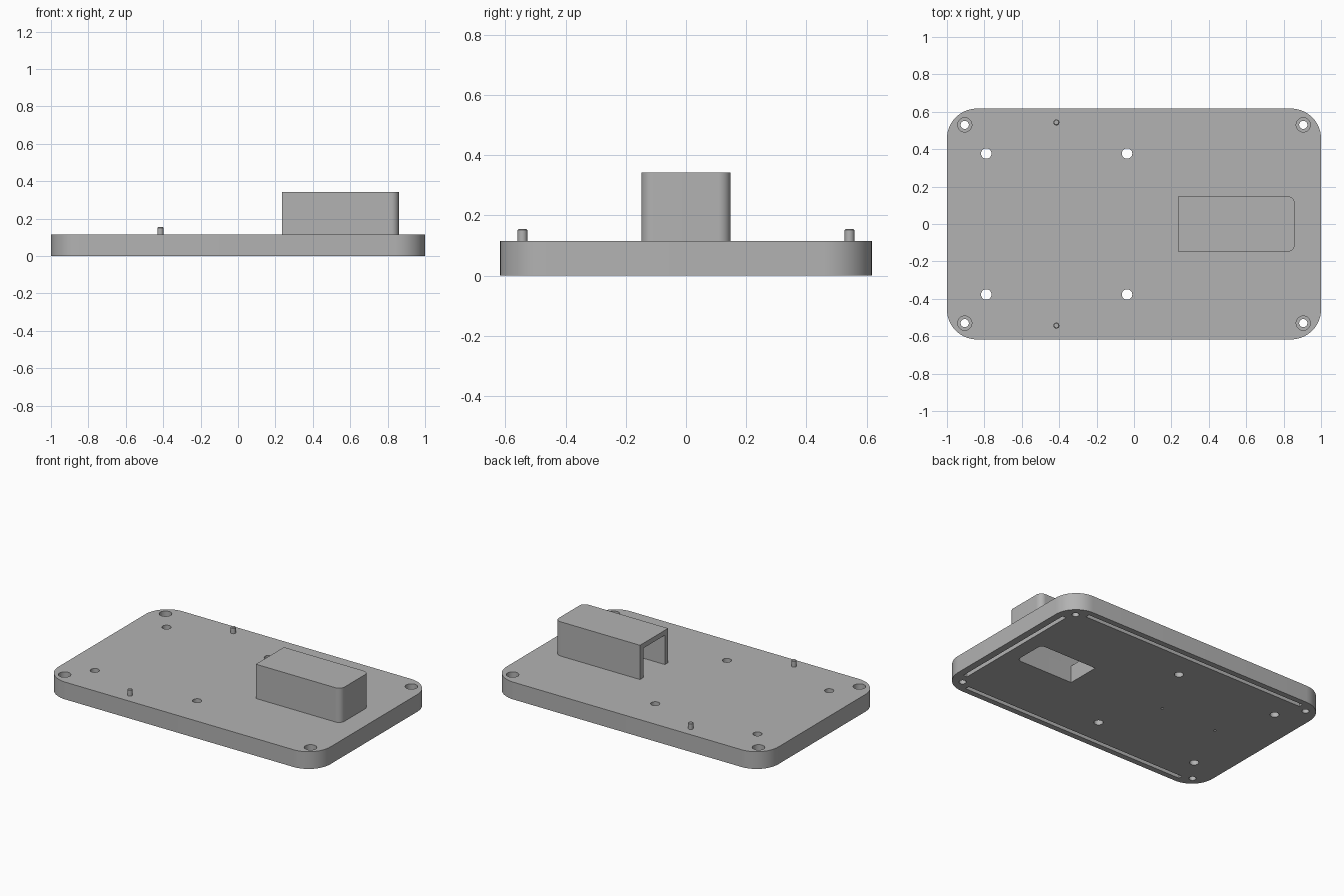
import bpy
import bmesh
import math

if "Cube" in bpy.data.objects:
    bpy.data.objects.remove(bpy.data.objects["Cube"], do_unlink=True)

grey = bpy.data.materials.new("plain grey")
grey.use_nodes = True
COLOUR = (0.45, 0.45, 0.45, 1)
grey.diffuse_color = COLOUR
grey.node_tree.nodes["Principled BSDF"].inputs["Base Color"].default_value = COLOUR

PLATE_TOP = 0.115


def finish(bm, name):
    bmesh.ops.recalc_face_normals(bm, faces=bm.faces)
    mesh = bpy.data.meshes.new(name)
    bm.to_mesh(mesh)
    bm.free()
    mesh.materials.append(grey)
    obj = bpy.data.objects.new(name, mesh)
    bpy.context.collection.objects.link(obj)
    return obj


def prism(name, xs, ys, zs, left_r=0, right_r=0):
    """Upright block whose left and right end corners may be rounded."""
    corners = [(xs[1], ys[1], right_r, 0), (xs[0], ys[1], left_r, 90),
               (xs[0], ys[0], left_r, 180), (xs[1], ys[0], right_r, 270)]
    bm = bmesh.new()
    ring = []
    for x, y, r, start in corners:
        sx = 1 if x == xs[1] else -1
        sy = 1 if y == ys[1] else -1
        steps = 14 if r else 0
        for i in range(steps + 1):
            a = math.radians(start + (90 * i / steps if steps else 0))
            ring.append(bm.verts.new((x - sx * r + r * math.cos(a),
                                      y - sy * r + r * math.sin(a), zs[0])))
    base = bm.faces.new(ring)
    top = bmesh.ops.extrude_face_region(bm, geom=[base])["geom"]
    for v in top:
        if isinstance(v, bmesh.types.BMVert):
            v.co.z = zs[1]
    return finish(bm, name)


def cylinder(name, x, y, r, zs, chamfer=0):
    bm = bmesh.new()
    bmesh.ops.create_cone(bm, cap_ends=True, segments=32, radius1=r, radius2=r,
                          depth=zs[1] - zs[0])
    bmesh.ops.translate(bm, verts=bm.verts, vec=(x, y, (zs[0] + zs[1]) / 2))
    if chamfer:
        rim = [e for e in bm.edges if all(v.co.z > zs[1] - 1e-4 for v in e.verts)]
        bmesh.ops.bevel(bm, geom=rim, offset=chamfer, segments=1, affect='EDGES')
    return finish(bm, name)


def activate(obj):
    bpy.ops.object.select_all(action='DESELECT')
    obj.select_set(True)
    bpy.context.view_layer.objects.active = obj


def cut(obj, cutter):
    activate(obj)
    mod = obj.modifiers.new("cut", 'BOOLEAN')
    mod.operation = 'DIFFERENCE'
    mod.solver = 'EXACT'
    mod.object = cutter
    bpy.ops.object.modifier_apply(modifier=mod.name)
    bpy.data.objects.remove(cutter, do_unlink=True)


def smooth(obj):
    activate(obj)
    bpy.ops.object.shade_smooth_by_angle(angle=math.radians(30))


# Base plate with rounded corners
plate = prism("base_plate", (-1, 1), (-0.617, 0.617), (0, PLATE_TOP), 0.16, 0.16)
THROUGH = (-0.1, 0.3)

for side in (-1, 1):
    # Counterbored corner screw holes
    for x in (-0.905, 0.905):
        cut(plate, cylinder("screw_hole", x, side * 0.53, 0.022, THROUGH))
        cut(plate, cylinder("counterbore", x, side * 0.53, 0.038, (0.06, 0.3)))
    # Square pattern of mounting holes
    for x in (-0.79, -0.037):
        cut(plate, cylinder("mount_hole", x, side * 0.377, 0.028, THROUGH))
    # Blind pilot holes and long grooves underneath
    cut(plate, cylinder("pilot_hole", -0.43 + side * 0.207, 0, 0.008, (-0.1, 0.06)))
    cut(plate, prism("long_groove", (-0.84, 0.84),
                     (side * 0.565 - 0.014, side * 0.565 + 0.014), (-0.1, 0.04)))
cut(plate, prism("end_groove", (0.925, 0.953), (-0.465, 0.465), (-0.1, 0.04)))

# Opening below the housing
cut(plate, prism("plate_opening", (0.4, 0.825), (-0.113, 0.113), THROUGH, 0, 0.03))
smooth(plate)

# Hollow housing, open towards the middle of the plate
housing = prism("housing", (0.235, 0.86), (-0.148, 0.148), (PLATE_TOP, 0.343), 0, 0.04)
cut(housing, prism("housing_cavity", (0.1, 0.825), (-0.113, 0.113), (0, 0.31), 0, 0.03))
smooth(housing)

# Locating pegs
for side, label in ((-1, "front"), (1, "back")):
    smooth(cylinder(label + "_peg", -0.415, side * 0.543, 0.016,
                    (PLATE_TOP - 0.01, 0.155), 0.004))
